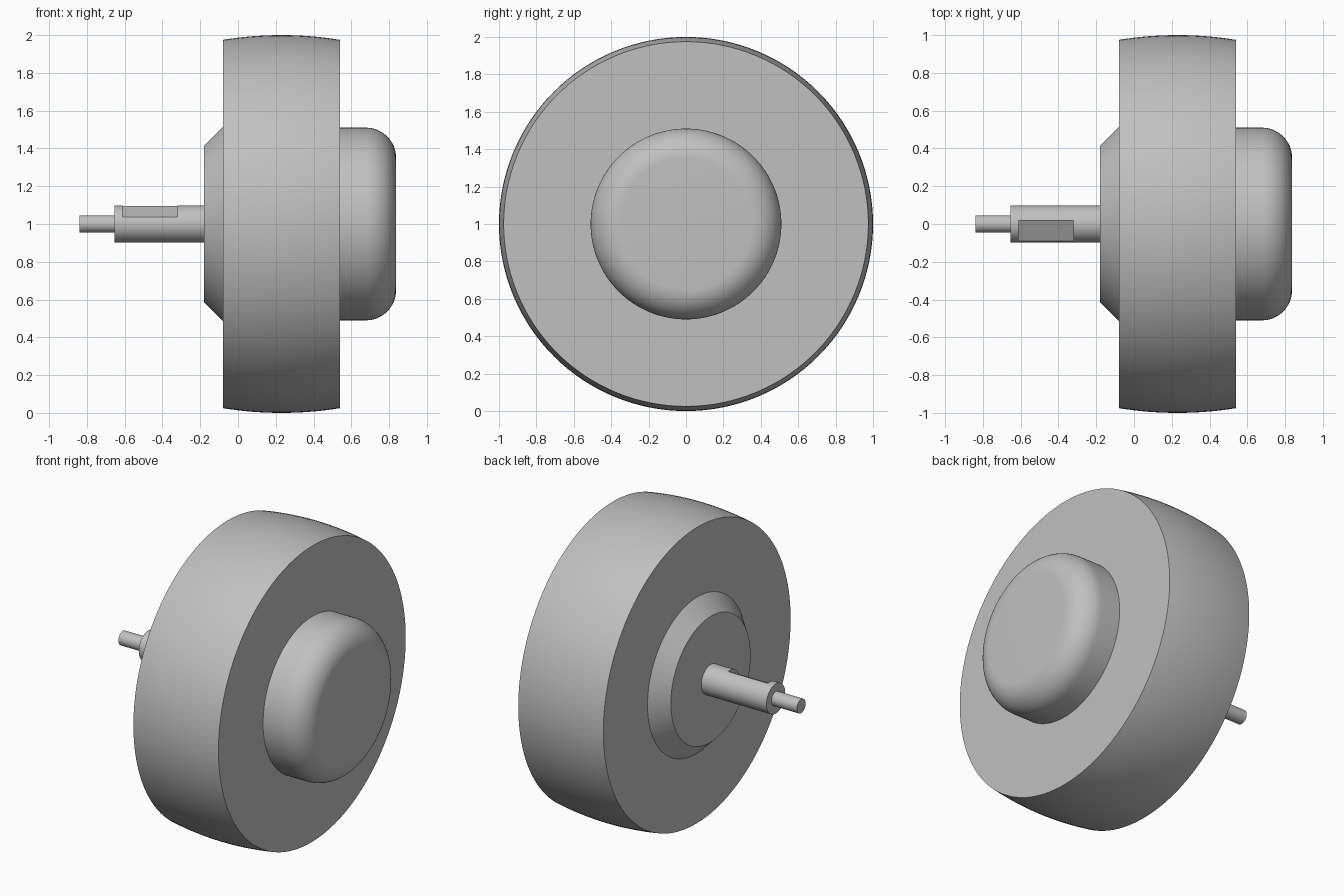
import bpy
import bmesh
import math
from mathutils import Matrix

SEGMENTS = 128
AXIS_Z = 1.0

default = bpy.data.objects.get("Cube")
if default:
    bpy.data.objects.remove(default, do_unlink=True)

# Single plain grey
grey = bpy.data.materials.new("plain_grey")
grey.use_nodes = True
GREY = (0.53, 0.53, 0.53, 1.0)
grey.diffuse_color = GREY
grey.node_tree.nodes["Principled BSDF"].inputs["Base Color"].default_value = GREY


def add_object(name, bm):
    mesh = bpy.data.meshes.new(name)
    bm.to_mesh(mesh)
    bm.free()
    obj = bpy.data.objects.new(name, mesh)
    obj.data.materials.append(grey)
    bpy.context.collection.objects.link(obj)
    return obj


def activate(obj):
    bpy.ops.object.select_all(action='DESELECT')
    obj.select_set(True)
    bpy.context.view_layer.objects.active = obj


def smooth(obj):
    activate(obj)
    bpy.ops.object.shade_smooth_by_angle(angle=math.radians(30))


def lathe(name, profile, cap_start=False, cap_end=False):
    """Turn a list of (x, radius) points around the wheel axis."""
    bm = bmesh.new()
    rings = []
    for x, r in profile:
        angles = [math.tau * j / SEGMENTS for j in range(SEGMENTS)]
        rings.append([bm.verts.new((x, r * math.cos(a), AXIS_Z + r * math.sin(a)))
                      for a in angles])
    for a, b in zip(rings, rings[1:]):
        for j in range(SEGMENTS):
            k = (j + 1) % SEGMENTS
            bm.faces.new((a[j], a[k], b[k], b[j]))
    if cap_start:
        bm.faces.new(list(reversed(rings[0])))
    if cap_end:
        bm.faces.new(rings[-1])
    return add_object(name, bm)


# Wheel with a gently crowned tread
left, right, crown = -0.08, 0.54, 0.025
mid, half = (left + right) / 2, (right - left) / 2
arc_radius = (half ** 2 + crown ** 2) / (2 * crown)
tread = []
for i in range(17):
    x = left + (right - left) * i / 16
    tread.append((x, 1 - arc_radius + math.sqrt(arc_radius ** 2 - (x - mid) ** 2)))
wheel = lathe("wheel", [(left, 0.515)] + tread + [(right, 0.51)])

# Rounded hub on the outer side
hub_r, hub_end, fillet = 0.51, 0.837, 0.16
hub_profile = [(right, hub_r)]
for i in range(17):
    a = math.pi / 2 * i / 16
    hub_profile.append((hub_end - fillet + fillet * math.sin(a),
                        hub_r - fillet + fillet * math.cos(a)))
hub = lathe("hub", hub_profile, cap_end=True)

# Conical boss on the inner side
boss = lathe("boss", [(-0.18, 0.098), (-0.18, 0.415), (left, 0.515)])

# Axle shaft and its thinner end pin
shaft = lathe("axle_shaft", [(-0.655, 0.098), (-0.175, 0.098)], True, True)
pin = lathe("axle_pin", [(-0.84, 0.046), (-0.655, 0.046)], cap_start=True)

# Slanted flat milled into the shaft
bm = bmesh.new()
bmesh.ops.create_cube(bm, size=1)
tilt = Matrix.Rotation(math.radians(28), 4, 'X')
place = (Matrix.Translation((-0.466, 0, AXIS_Z)) @ tilt
         @ Matrix.Translation((0, 0, 0.176)) @ Matrix.Diagonal((0.29, 0.4, 0.2, 1)))
bmesh.ops.transform(bm, matrix=place, verts=bm.verts)
cutter = add_object("flat_cutter", bm)
cutter.hide_render = True
cut = shaft.modifiers.new("milled_flat", 'BOOLEAN')
cut.operation = 'DIFFERENCE'
cut.solver = 'EXACT'
cut.object = cutter
activate(shaft)
bpy.ops.object.modifier_apply(modifier=cut.name)
bpy.data.objects.remove(cutter, do_unlink=True)

for part in (wheel, hub, boss, shaft, pin):
    smooth(part)
